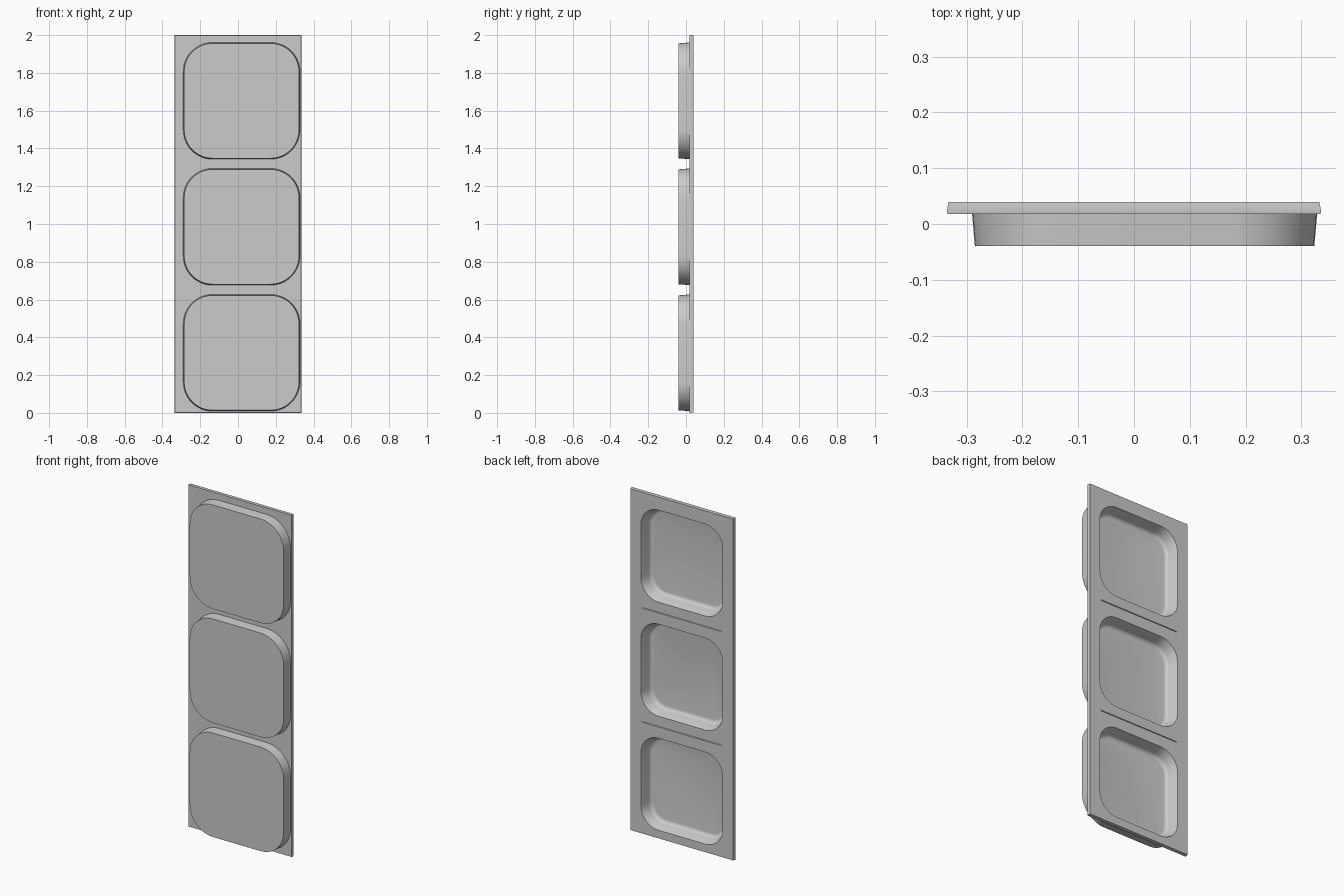
import bpy, math

if "Cube" in bpy.data.objects:
    bpy.data.objects.remove(bpy.data.objects["Cube"])

CENTRES = (0.318, 0.985, 1.652)


def loop(cx, cz, hx, hz, r, y, seg=12):
    """Rounded rectangle in the xz plane at depth y."""
    if r == 0:
        return [(cx + sx * hx, y, cz + sz * hz)
                for sx, sz in ((1, 1), (-1, 1), (-1, -1), (1, -1))]
    pts = []
    for q, (sx, sz) in enumerate(((1, 1), (-1, 1), (-1, -1), (1, -1))):
        for i in range(seg + 1):
            a = math.pi / 2 * (q + i / seg)
            pts.append((cx + sx * (hx - r) + r * math.cos(a), y,
                        cz + sz * (hz - r) + r * math.sin(a)))
    return pts


def loft(name, loops):
    """Closed solid through loops ordered from front to back."""
    n = len(loops[0])
    verts = [p for l in loops for p in l]
    faces = [tuple(range(n))[::-1],
             tuple(range((len(loops) - 1) * n, len(loops) * n))]
    for k in range(len(loops) - 1):
        for i in range(n):
            j = (i + 1) % n
            faces.append((k * n + i, k * n + j, (k + 1) * n + j, (k + 1) * n + i))
    # rings run counter-clockwise seen from the front, so flip to face outwards
    me = bpy.data.meshes.new(name)
    me.from_pydata(verts, [], [f[::-1] for f in faces])
    ob = bpy.data.objects.new(name, me)
    bpy.context.collection.objects.link(ob)
    return ob


def boolean(target, tool, op):
    mod = target.modifiers.new(op.lower(), 'BOOLEAN')
    mod.operation, mod.solver, mod.object = op, 'EXACT', tool
    bpy.context.view_layer.objects.active = target
    bpy.ops.object.modifier_apply(modifier=mod.name)
    bpy.data.objects.remove(tool, do_unlink=True)


# flat backing plate with softened edges
tray = loft("tray", [loop(0, 1, 0.334, 0.999, 0, 0.018),
                     loop(0, 1, 0.335, 1.0, 0, 0.024),
                     loop(0, 1, 0.332, 0.998, 0, 0.039)])

# tapered cups standing out at the front
for cz in CENTRES:
    cup = loft("cup", [loop(0.019, cz, 0.304, 0.304, 0.150, -0.039),
                       loop(0.019, cz, 0.309, 0.309, 0.155, 0.018),
                       loop(0.019, cz, 0.309, 0.309, 0.155, 0.022)])
    boolean(tray, cup, 'UNION')

# hollows with a rounded foot, open at the back
for cz in CENTRES:
    rings = []
    for i in range(6):
        a = math.pi / 2 * i / 5
        h = 0.228 + 0.022 * math.sin(a)
        rings.append(loop(0, cz, h, h + 0.004, h - 0.145, -0.008 - 0.022 * math.cos(a)))
    rings.append(loop(0, cz, 0.265, 0.269, 0.115, 0.039))
    rings.append(loop(0, cz, 0.269, 0.273, 0.118, 0.050))
    boolean(tray, loft("hollow", rings), 'DIFFERENCE')

# shallow fold grooves between the hollows
for cz in (0.655, 1.322):
    groove = loft("groove", [loop(0, cz, 0.257, 0.001, 0, 0.034),
                             loop(0, cz, 0.260, 0.004, 0, 0.045)])
    boolean(tray, groove, 'DIFFERENCE')

tray.select_set(True)
bpy.context.view_layer.objects.active = tray
bpy.ops.object.shade_smooth_by_angle(angle=math.radians(30))
